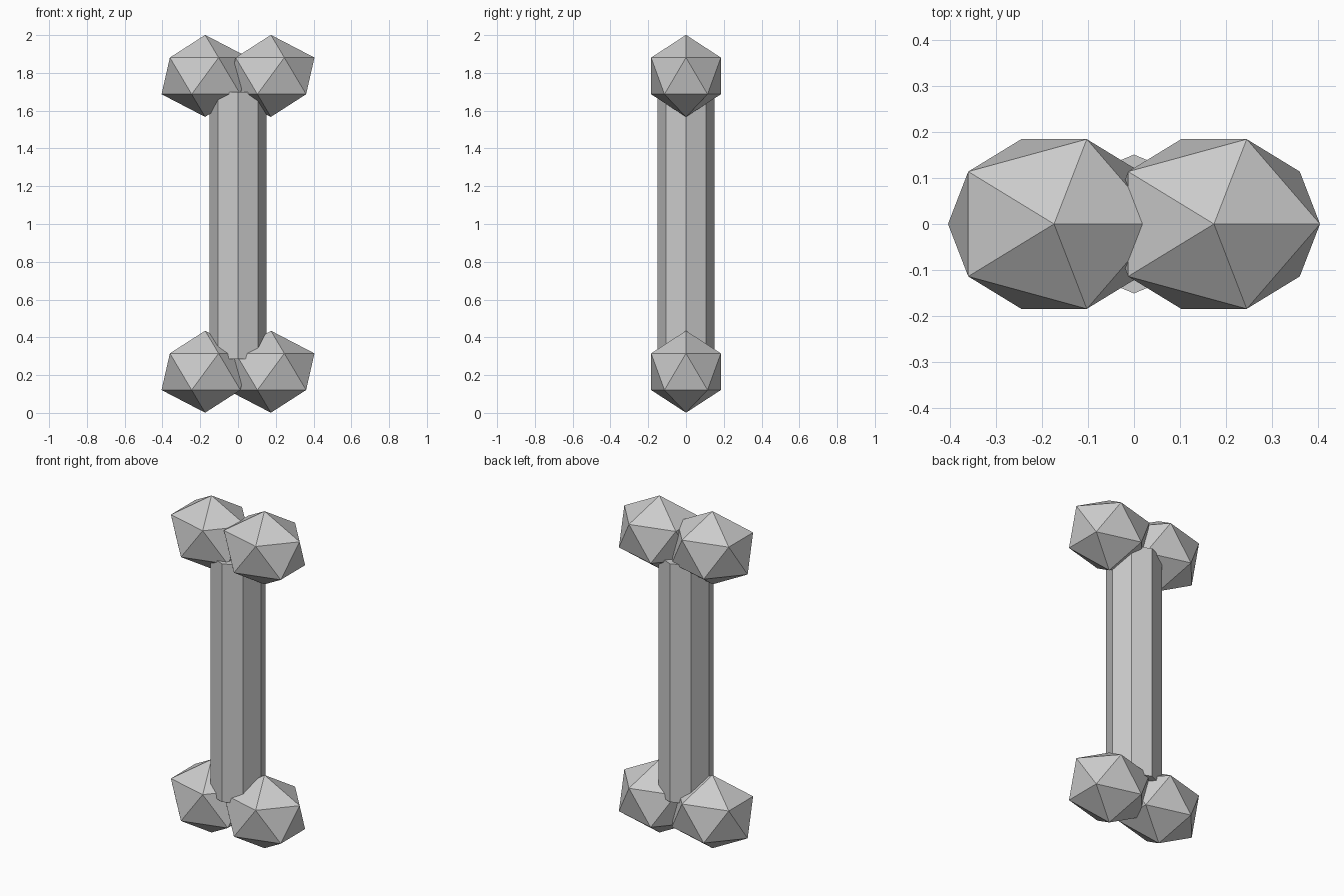
import bpy

if "Cube" in bpy.data.objects:
    bpy.data.objects.remove(bpy.data.objects["Cube"])

# Octagonal shaft
bpy.ops.mesh.primitive_cylinder_add(vertices=8, radius=0.151, depth=1.414, location=(0, 0, 0.993))
bpy.context.object.name = "shaft"

# Four faceted knobs, two at each end
for end, z in (("bottom", 0.218), ("top", 1.784)):
    for side, x in (("left", -0.174), ("right", 0.174)):
        bpy.ops.mesh.primitive_ico_sphere_add(subdivisions=1, radius=1, location=(x, 0, z))
        knob = bpy.context.object
        knob.name = f"{end}_{side}_knob"
        knob.scale = (0.258, 0.217, 0.217)
        bpy.ops.object.transform_apply(location=False, rotation=False, scale=True)
